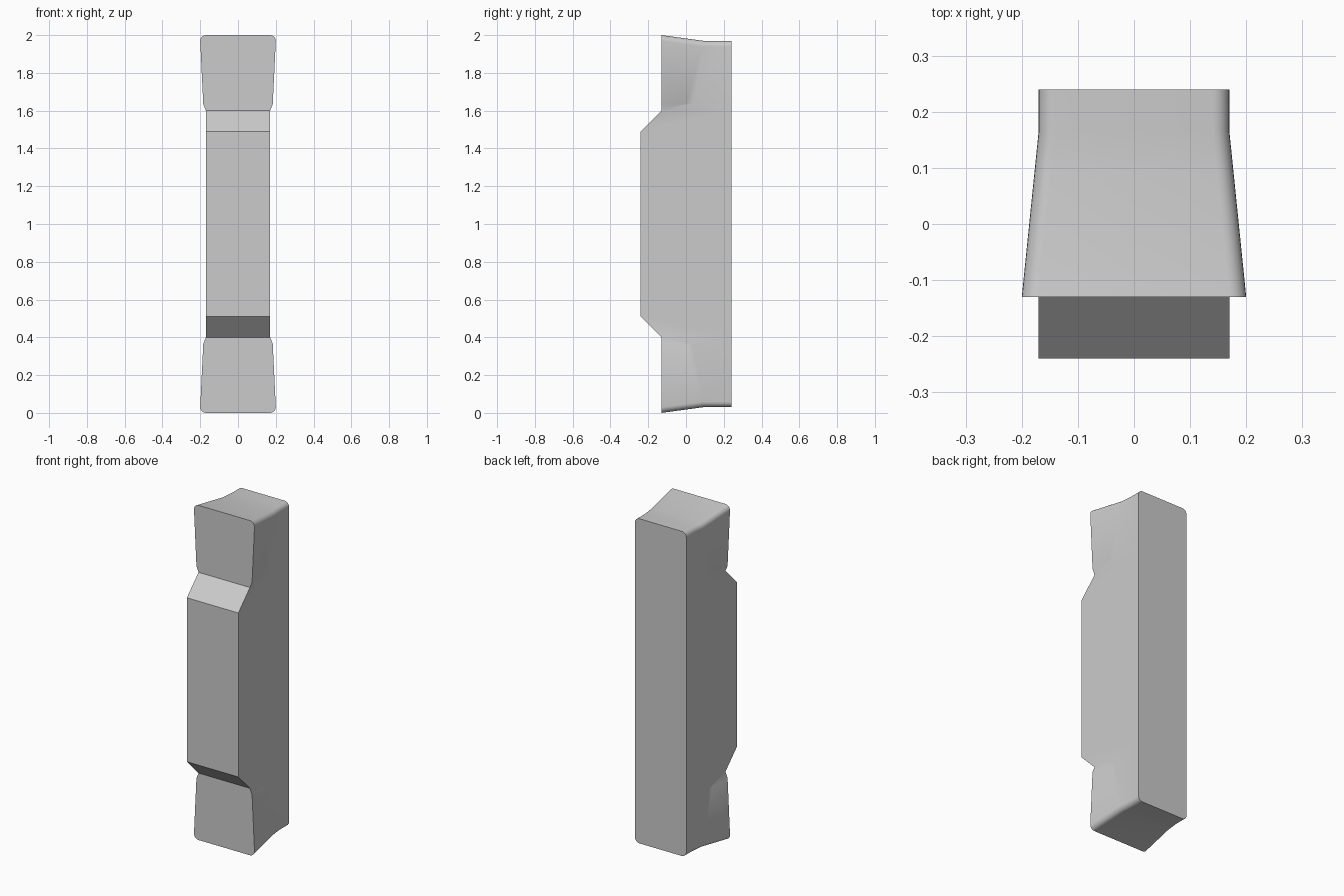
import bpy, bmesh, math

if "Cube" in bpy.data.objects:
    bpy.data.objects.remove(bpy.data.objects["Cube"])

FRONT, BACK = -0.13, 0.24      # head face and rear face
BODY, HEAD, R = 0.17, 0.20, 0.03  # half widths and corner radius
MID = 1.0                      # mirror plane height

bm = bmesh.new()


def v(x, y, z):
    return bm.verts.new((x, y, z - MID))


def face(verts):
    bm.faces.new(verts)


# Rows running front to back over the upper right quarter of the head
def head_row(x, z, shift=HEAD - BODY):
    return [v(x, FRONT, z),
            v(x - shift * 0.22 / 0.295, 0.09, z - 0.03),
            v(x - shift, 0.165, z - 0.03),
            v(x - shift, BACK, z - 0.03)]


rows = [head_row(0, 2.0, 0)]
for i in range(7):
    a = math.radians(90 - 15 * i)
    rows.append(head_row(HEAD - R + R * math.cos(a), 2.0 - R + R * math.sin(a)))

# Lower head edge, where the tapered flank runs out into the body
rows.append([v(0.184, FRONT, 1.635), v(0.1735, 0.0, 1.638),
             v(BODY, 0.04, 1.64), v(BODY, BACK, 1.64)])
neck = v(BODY, FRONT, 1.6)
neck_back = v(BODY, BACK, 1.6)
for a, b in zip(rows, rows[1:]):
    for j in range(3):
        face([a[j], a[j + 1], b[j + 1], b[j]])
low = rows[-1]
face([low[0], low[1], neck])
face([low[1], low[2], neck])
face([low[2], low[3], neck_back, neck])

# Head front face
neck_mid = v(0, FRONT, 1.6)
face([r[0] for r in rows] + [neck, neck_mid])

# Shank: chamfer, front, side and back
ch, ch_mid = v(BODY, -0.24, 1.49), v(0, -0.24, 1.49)
fr, fr_mid = v(BODY, -0.24, MID), v(0, -0.24, MID)
bk, bk_mid = v(BODY, BACK, MID), v(0, BACK, MID)
face([neck_mid, neck, ch, ch_mid])
face([ch_mid, ch, fr, fr_mid])
face([neck, neck_back, bk, fr, ch])
face([r[3] for r in rows] + [neck_back, bk, bk_mid])

# Mirror the quarter left-right and top-bottom
for axis in "XZ":
    bmesh.ops.mirror(bm, geom=bm.verts[:] + bm.edges[:] + bm.faces[:],
                     axis=axis, merge_dist=1e-4)
bmesh.ops.remove_doubles(bm, verts=bm.verts[:], dist=1e-4)
bmesh.ops.recalc_face_normals(bm, faces=bm.faces[:])
bmesh.ops.translate(bm, verts=bm.verts[:], vec=(0, 0, MID))

mesh = bpy.data.meshes.new("cutting_insert")
bm.to_mesh(mesh)
bm.free()
insert = bpy.data.objects.new("cutting_insert", mesh)
bpy.context.collection.objects.link(insert)
bpy.context.view_layer.objects.active = insert
insert.select_set(True)
bpy.ops.object.shade_smooth_by_angle(angle=math.radians(30))
